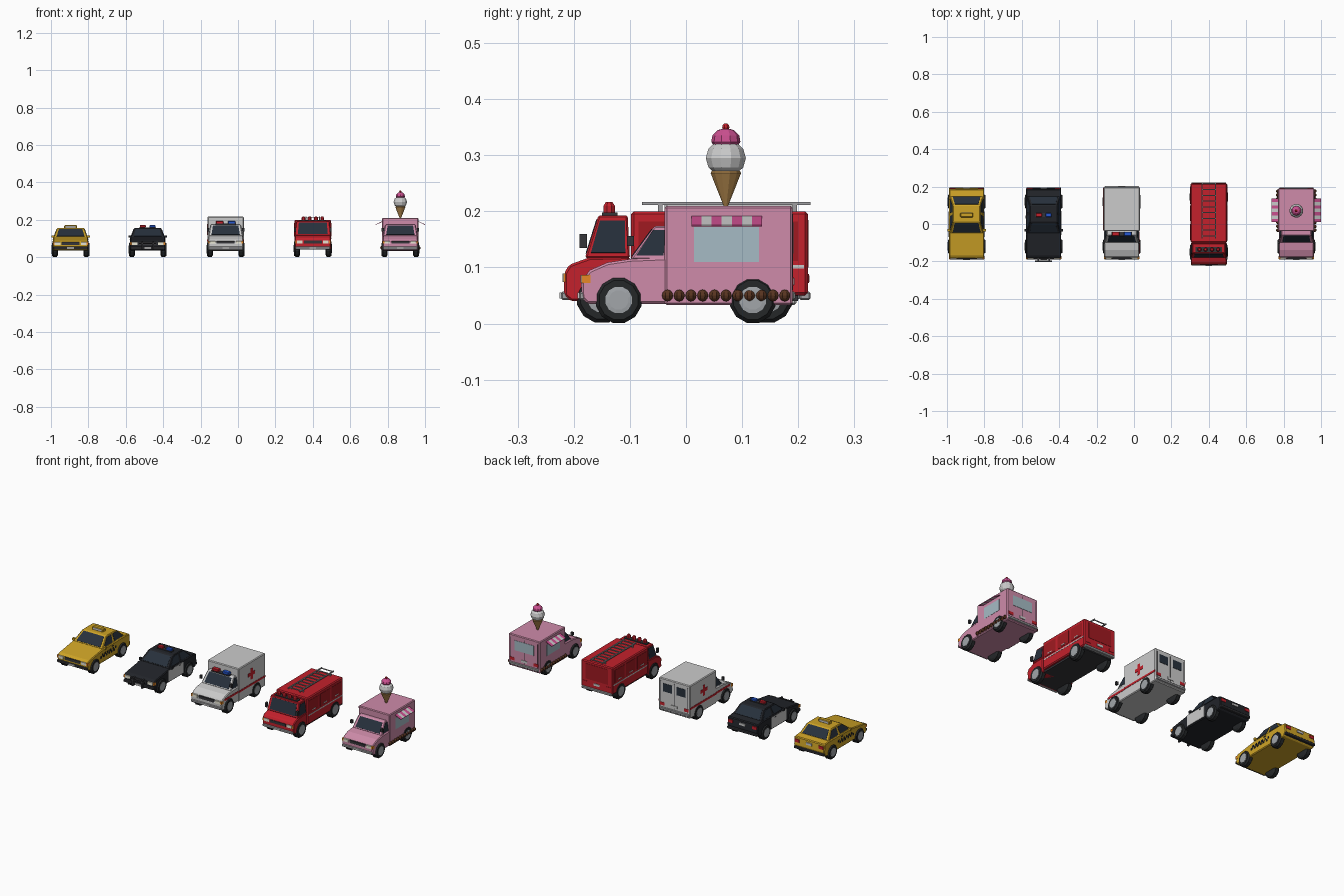
import bpy, bmesh, math
from mathutils import Vector

if "Cube" in bpy.data.objects:
    bpy.data.objects.remove(bpy.data.objects["Cube"])

COL = dict(yellow=(.62, .37, .02), black=(.016, .018, .023), white=(.72, .72, .72), red=(.55, .015, .025),
           pink=(.62, .26, .40), hot=(.60, .08, .28), glass=(.02, .03, .045), ice=(.38, .50, .56),
           tyre=(.018, .02, .022), hub=(.36, .38, .40), blue=(.02, .10, .65), cone=(.42, .23, .07),
           choc=(.10, .035, .015), dark=(.035, .035, .04), grey=(.35, .35, .36), darkred=(.35, .01, .015),
           lamp=(.8, .78, .65), orange=(.8, .25, .02))
MATS = {}
for k, c in COL.items():
    MATS[k] = bpy.data.materials.new(k)
    MATS[k].diffuse_color = (*c, 1)
CX, PRE = 0, ""


def mesh(name, verts, faces, mat, bevel=0):
    me = bpy.data.meshes.new(PRE + name)
    me.from_pydata([(v[0] + CX, v[1], v[2]) for v in verts], [], faces)
    bm = bmesh.new()
    bm.from_mesh(me)
    bmesh.ops.recalc_face_normals(bm, faces=bm.faces)
    bm.to_mesh(me)
    bm.free()
    ob = bpy.data.objects.new(PRE + name, me)
    bpy.context.collection.objects.link(ob)
    me.materials.append(MATS[mat])
    if bevel:
        m = ob.modifiers.new("bevel", "BEVEL")
        m.width, m.segments = bevel, 1
    return ob


def prism(name, pts, mat, bevel=0):
    """Side profile of (y, z, half width), spanned across x."""
    n = len(pts)
    v = [(s * w, y, z) for s in (-1, 1) for y, z, w in pts]
    f = [tuple(range(n)), tuple(range(n, 2 * n))]
    f += [(i, (i + 1) % n, n + (i + 1) % n, n + i) for i in range(n)]
    return mesh(name, v, f, mat, bevel)


def box(name, x, y, z, mat, bevel=0):
    """Box from (min, max) ranges."""
    v = [(a, b, c) for a in x for b in y for c in z]
    f = [(0, 1, 3, 2), (4, 5, 7, 6), (0, 1, 5, 4), (2, 3, 7, 6), (0, 2, 6, 4), (1, 3, 7, 5)]
    return mesh(name, v, f, mat, bevel)


def pair(name, x, y, z, mat):
    for s in (-1, 1):
        box(name, sorted((s * x[0], s * x[1])), y, z, mat)


def panel(name, quad, mat, iu=.08, iv=.1, t=.0015):
    """Thin pane laid on a four-cornered face, inset from its edges."""
    a, b, c, d = map(Vector, quad)
    at = lambda u, v: a.lerp(b, u).lerp(d.lerp(c, u), v)
    q = [at(iu, iv), at(1 - iu, iv), at(1 - iu, 1 - iv), at(iu, 1 - iv)]
    n = (b - a).cross(d - a).normalized() * t
    f = [(0, 1, 2, 3), (4, 5, 6, 7)] + [(i, (i + 1) % 4, 4 + (i + 1) % 4, 4 + i) for i in range(4)]
    mesh(name, [p - n for p in q] + [p + n for p in q], f, mat)


def lathe(name, prof, mat, loc, seg=12, side=0):
    """Turned profile of (radius, height); side=+-1 lays the axis along x."""
    v = []
    for r, h in prof:
        for i in range(seg):
            t = 2 * math.pi * (i + .5) / seg
            a, b = r * math.cos(t), r * math.sin(t)
            p = (h * side, a, b) if side else (a, b, h)
            v.append([p[k] + loc[k] for k in range(3)])
    m = len(prof)
    f = [(j * seg + i, j * seg + (i + 1) % seg, (j + 1) * seg + (i + 1) % seg, (j + 1) * seg + i)
         for j in range(m - 1) for i in range(seg)]
    f += [tuple(range(seg)), tuple(range((m - 1) * seg, m * seg))]
    return mesh(name, v, f, mat)


def ball(r, n=6, squash=1):
    return [(max(r * math.sin(math.pi * i / n), r * .02), -r * squash * math.cos(math.pi * i / n))
            for i in range(n + 1)]


def wheels(r, ys):
    for y in ys:
        for s in (-1, 1):
            lathe("wheel_tyre", [(r * .75, 0), (r, .006), (r, .024), (r * .85, .032), (r * .6, .032)],
                  "tyre", (s * .068, y, r), 12, s)
            lathe("wheel_hub", [(r * .58, .02), (r * .58, .033), (r * .42, .034)], "hub", (s * .068, y, r), 12, s)


def greenhouse(name, b0, b1, t0, t1, zb, zt, wb, wt, mat, split=True, rear=True):
    """Tapered cabin with windscreen, side panes and rear pane."""
    prism(name, [(b0, zb, wb), (t0, zt, wt), (t1, zt, wt), (b1, zb, wb)], mat, .003)
    panel("windscreen", [(-wb, b0, zb), (wb, b0, zb), (wt, t0, zt), (-wt, t0, zt)], "glass")
    if rear:
        panel("rear_window", [(wb, b1, zb), (-wb, b1, zb), (-wt, t1, zt), (wt, t1, zt)], "glass")
    for s in (-1, 1):
        mb, mt = (b0 + b1) / 2, (t0 + t1) / 2
        for p, q, u, w in ([(b0, mb, t0, mt), (mb, b1, mt, t1)] if split else [(b0, b1, t0, t1)]):
            panel("side_window", [(s * wb, p, zb), (s * wb, q, zb), (s * wt, q if u > q else w, zt),
                                  (s * wt, u, zt)], "glass", .1, .12)


def face(yf, yr, zl, zr, trim):
    """Lamps, grille, bumpers and plates at both ends."""
    pair("headlight", (.055, .085), (yf - .003, yf + .01), (zl - .008, zl + .007), "lamp")
    pair("indicator", (.086, .0945), (yf - .001, yf + .015), (zl - .008, zl + .007), "orange")
    box("grille", (-.048, .048), (yf - .002, yf + .01), (zl - .008, zl + .007), "dark")
    box("front_bumper", (-.093, .093), (yf - .006, yf + .015), (.042, .057), trim, .003)
    box("front_plate", (-.018, .018), (yf - .008, yf), (.045, .055), "white")
    pair("tail_light", (.06, .088), (yr - .01, yr + .002), (zr - .008, zr + .008), "red")
    box("rear_bumper", (-.093, .093), (yr - .015, yr + .005), (.042, .057), trim, .003)
    box("rear_plate", (-.018, .018), (yr - .005, yr + .003), (zr - .006, zr + .006), "white")


def sedan(mat, trim):
    w = .094
    prism("body", [(y, z, w) for y, z in ((-.175, .035), (-.183, .045), (-.185, .078), (-.17, .09), (-.05, .108),
                                         (.15, .111), (.187, .106), (.192, .06), (.18, .035))], mat, .004)
    greenhouse("cabin", -.05, .15, .012, .10, .107, .155, .09, .073, mat)
    face(-.185, .191, .074, .086, trim)
    wheels(.041, (-.12, .12))
    pair("mirror", (.088, .103), (-.04, -.028), (.104, .117), mat)
    pair("door_handle", (.093, .0965), (.03, .045), (.094, .098), "dark")


# taxi
CX, PRE = -.895, "taxi_"
sedan("yellow", "dark")
box("roof_sign", (-.034, .034), (.036, .06), (.153, .171), "yellow", .003)
box("roof_sign_face", (-.026, .026), (.034, .062), (.157, .168), "white")
for i in range(12):
    y, z = -.07 + i * .0115, .064 + .011 * (i % 2)
    pair("checker", (.09, .0955), (y, y + .0115), (z, z + .011), "black")

# police car
CX, PRE = -.483, "police_"
sedan("black", "dark")
pair("white_door", (.09, .0955), (-.06, .07), (.042, .104), "white")
box("light_bar_base", (-.045, .045), (.038, .058), (.153, .159), "dark")
box("light_bar_red", (-.042, -.01), (.038, .058), (.159, .171), "red", .002)
box("light_bar_blue", (.01, .042), (.038, .058), (.159, .171), "blue", .002)
box("push_bar", (-.045, .045), (-.203, -.196), (.07, .077), "dark")
pair("push_bar_post", (.025, .033), (-.203, -.18), (.04, .085), "dark")


def van(mat, top, rear):
    prism("cab_body", [(y, z, .094) for y, z in ((-.175, .035), (-.186, .045), (-.187, .075), (-.172, .095),
                                                (-.14, .109), (-.1, .115), (-.03, .118), (-.03, .035))], mat, .004)
    greenhouse("cab", -.1, -.034, -.056, -.034, .114, .174, .091, .08, mat, False, False)
    box("cargo_box", (-.097, .097), (-.038, rear), (.033, top), mat, .004)
    face(-.185, rear, .08, .075, "grey")
    wheels(.042, (-.12, .119))
    pair("mirror", (.088, .1), (-.105, -.093), (.138, .156), "dark")
    box("rear_door_seam", (-.001, .001), (rear, rear + .001), (.06, top - .015), "dark")
    pair("rear_door_edge", (.082, .084), (rear, rear + .001), (.06, top - .015), "dark")


# ambulance
CX, PRE = -.066, "ambulance_"
van("white", .217, .197)
pair("red_stripe", (.09, .0985), (-.036, .195), (.083, .094), "red")
pair("cab_stripe", (.09, .0955), (-.16, -.04), (.083, .094), "red")
pair("cross_upright", (.09, .0985), (.066, .084), (.118, .178), "red")
pair("cross_bar", (.09, .0985), (.045, .105), (.139, .157), "red")
pair("rear_window", (.015, .07), (.195, .1985), (.145, .19), "glass")
box("light_bar_base", (-.055, .055), (-.064, -.042), (.173, .179), "dark")
box("light_bar_red", (-.052, -.012), (-.064, -.042), (.179, .193), "red", .002)
box("light_bar_blue", (.012, .052), (-.064, -.042), (.179, .193), "blue", .002)

# fire engine
CX, PRE = .4, "fire_engine_"
prism("cab_body", [(y, z, .096) for y, z in ((-.205, .04), (-.217, .05), (-.217, .09), (-.208, .105), (-.172, .118),
                                            (-.1, .12), (-.1, .04))], "red", .004)
greenhouse("cab", -.18, -.1, -.156, -.104, .117, .193, .096, .088, "red", False, False)
box("cargo_box", (-.098, .098), (-.098, .217), (.05, .2), "red", .005)
box("chassis", (-.085, .085), (-.2, .2), (.04, .08), "dark")
face(-.217, .217, .082, .08, "grey")
wheels(.046, (-.15, .145))
pair("mirror", (.09, .1), (-.19, -.176), (.135, .16), "dark")
pair("side_stripe", (.09, .099), (-.09, .21), (.098, .104), "white")
for i in range(3):
    y = -.085 + i * .1
    pair("locker_door", (.09, .0995), (y, y + .085), (.112, .182), "darkred")
    pair("locker_handle", (.09, .101), (y + .028, y + .057), (.12, .125), "white")
box("rear_door", (-.07, .07), (.21, .2185), (.1, .185), "darkred")
box("light_base", (-.07, .07), (-.15, -.122), (.192, .198), "dark")
for x in (-.05, -.017, .017, .05):
    lathe("siren", [(.011, .198), (.011, .21), (.006, .217)], "red", (x, -.137, 0), 8)
pair("ladder_rail", (.033, .039), (-.078, .222), (.211, .217), "grey")
for i in range(10):
    y = -.066 + i * .031
    box("ladder_rung", (-.036, .036), (y, y + .005), (.212, .216), "grey")
for y in (-.05, .19):
    pair("ladder_mount", (.033, .039), (y, y + .008), (.198, .213), "grey")

# ice cream van
CX, PRE = .868, "ice_cream_van_"
van("pink", .21, .19)
pair("serving_window", (.09, .098), (.014, .13), (.11, .172), "ice")
box("rear_window", (-.06, .06), (.185, .1915), (.125, .18), "ice")
for s in (-1, 1):
    for i in range(7):
        y = .01 + i * .0179
        panel("awning_stripe", [(s * .096, y, .191), (s * .132, y, .174), (s * .132, y + .0179, .174),
                                (s * .096, y + .0179, .191)], "white" if i % 2 else "hot", 0, 0)
    for i in range(11):
        lathe("chocolate_ball", ball(.0105), "choc", (s * .098, -.033 + i * .0209, .05), 8)
lathe("cone", [(.003, .207), (.028, .268), (.026, .272)], "cone", (0, .071, 0), 12)
lathe("vanilla_scoop", ball(.037, 6, .9), "white", (0, .071, .295), 12)
lathe("strawberry_scoop", [(.022, .318), (.026, .324), (.024, .335), (.014, .345), (.003, .348)],
      "hot", (0, .071, 0), 10)
lathe("cherry", ball(.007), "red", (0, .071, .35), 8)

for m in bpy.data.materials:
    if m.users and not m.is_grease_pencil:
        m.use_nodes = True
        m.node_tree.nodes["Principled BSDF"].inputs["Base Color"].default_value = m.diffuse_color
